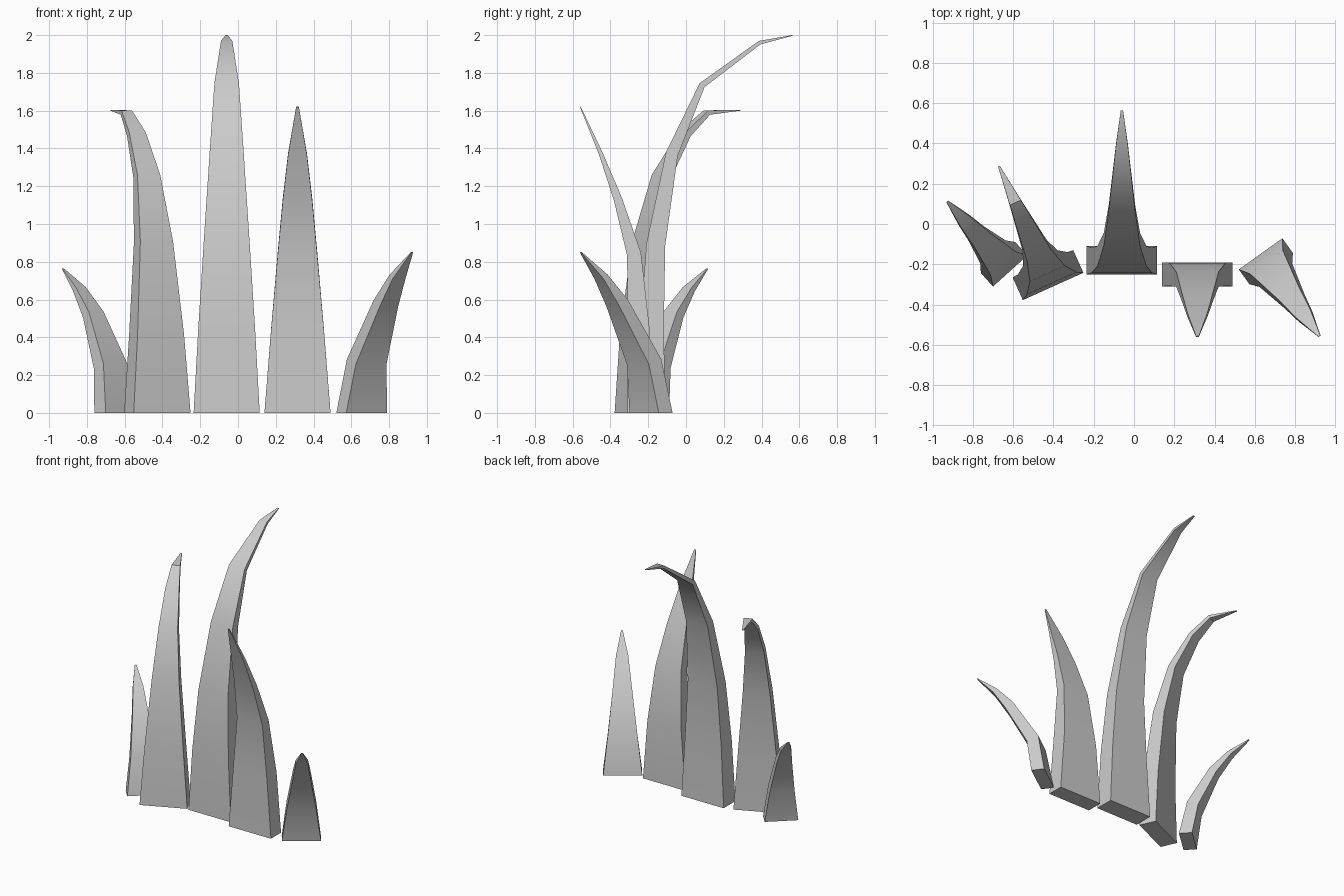
import bpy, bmesh
from mathutils import Vector

if "Cube" in bpy.data.objects:
    bpy.data.objects.remove(bpy.data.objects["Cube"])


def blade(name, base, lean, rings):
    """Tapered rectangular blade swept along a bent spine.
    rings: (lean distance, height, half width, thickness) from root to tip."""
    lean = Vector((lean[0], lean[1], 0)).normalized()
    side = Vector((-lean.y, lean.x, 0))
    origin = Vector((base[0], base[1], 0))
    spine = [origin + lean * s + Vector((0, 0, z)) for s, z, _, _ in rings]
    bm = bmesh.new()
    loops = []
    for i, (_, _, hw, th) in enumerate(rings):
        if i == 0:
            tangent = Vector((0, 0, 1))      # keep the root flat on the ground
        else:
            tangent = (spine[i] - spine[i - 1]).normalized()
            if i < len(rings) - 1:
                tangent += (spine[i + 1] - spine[i]).normalized()
        normal = side.cross(tangent).normalized() * th / 2
        w = side * hw
        loops.append([bm.verts.new(spine[i] + o)
                      for o in (w + normal, normal - w, -w - normal, w - normal)])
    for a, b in zip(loops, loops[1:]):
        for k in range(4):
            n = (k + 1) % 4
            bm.faces.new((a[k], a[n], b[n], b[k]))
    bm.faces.new(loops[0][::-1])
    bm.faces.new(loops[-1])
    bmesh.ops.recalc_face_normals(bm, faces=bm.faces)
    mesh = bpy.data.meshes.new(name)
    bm.to_mesh(mesh)
    bm.free()
    obj = bpy.data.objects.new(name, mesh)
    bpy.context.collection.objects.link(obj)
    bpy.ops.object.select_all(action='DESELECT')
    obj.select_set(True)
    bpy.context.view_layer.objects.active = obj
    bpy.ops.object.shade_smooth_by_angle(angle=0.6)


# short blade on the left, leaning back and out
blade("short_blade_left", (-0.645, -0.20), (-0.67, 0.74), [
    (0, 0, .115, .09), (.045, .25, .085, .08), (.18, .52, .053, .055),
    (.29, .655, .036, .03), (.42, .763, .006, .004)])

# medium blade with a strongly hooked tip
blade("hooked_blade", (-0.427, -0.254), (-0.41, 0.91), [
    (0, 0, .165, .123), (.01, .41, .135, .11), (.05, .9, .095, .085),
    (.135, 1.25, .066, .055), (.27, 1.475, .048, .035),
    (.40, 1.59, .03, .025), (.593, 1.602, .005, .004)])

# tallest blade, curving backwards
blade("tall_blade", (-0.06, -0.18), (0, 1), [
    (0, 0, .175, .14), (.0, .45, .15, .125), (.02, .89, .122, .1),
    (.105, 1.37, .09, .065), (.265, 1.735, .065, .033),
    (.57, 1.96, .03, .02), (.743, 1.998, .006, .004)])

# medium blade, leaning forwards
blade("forward_blade", (0.315, -0.25), (0, -1), [
    (0, 0, .175, .12), (0, .44, .14, .115), (.025, .84, .105, .075),
    (.11, 1.13, .078, .045), (.2, 1.37, .05, .022), (.309, 1.62, .007, .004)])

# short blade on the right, leaning forward and out
blade("short_blade_right", (0.655, -0.185), (0.58, -0.81), [
    (0, 0, .133, .09), (.045, .27, .1, .085), (.22, .58, .06, .065),
    (.325, .72, .042, .035), (.457, .85, .006, .004)])
